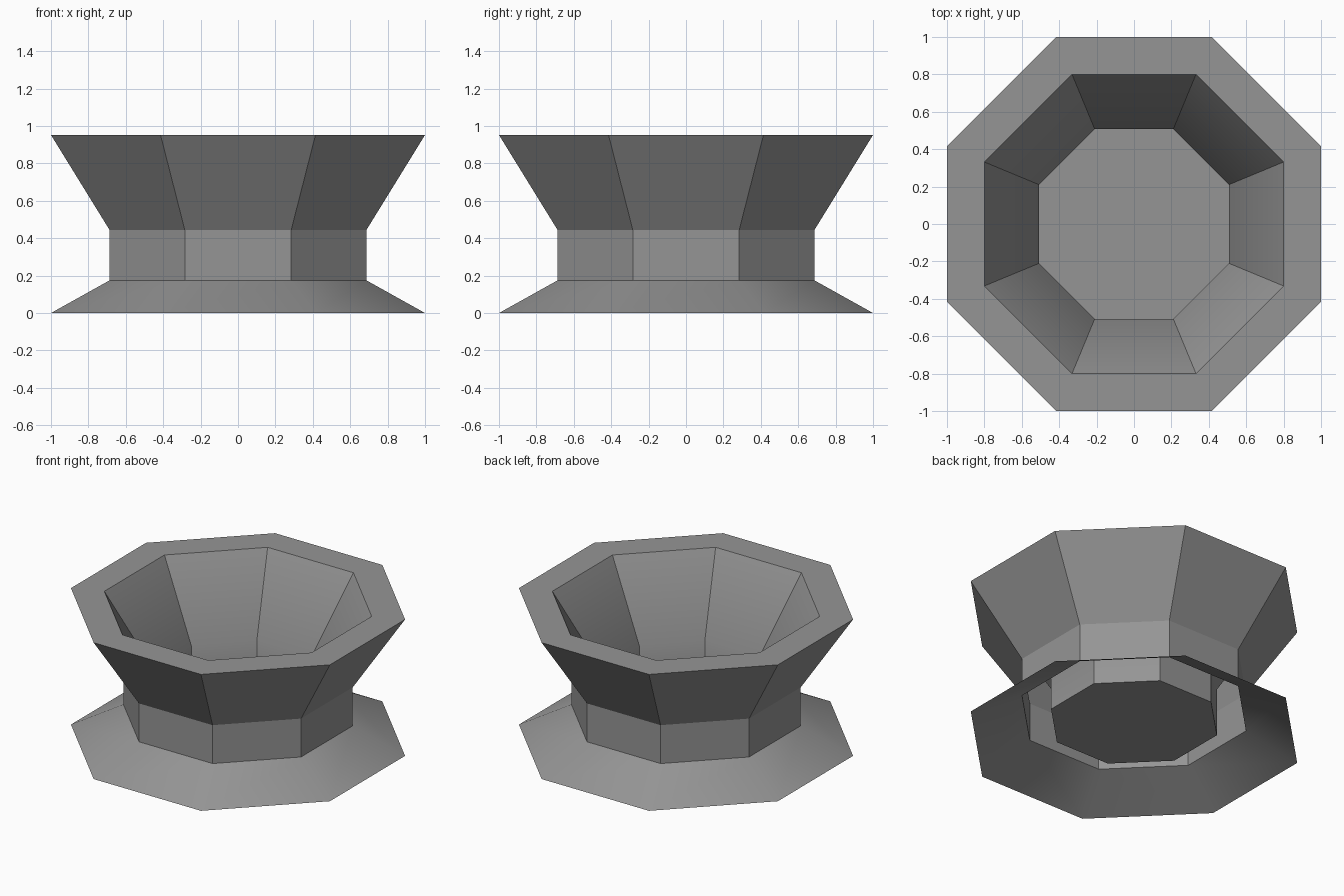
import bpy, bmesh, math

cube = bpy.data.objects.get("Cube")
if cube:
    bpy.data.objects.remove(cube, do_unlink=True)

SIDES = 8

# Flat-to-centre radius and height, from the skirt edge over the rim to the floor
PROFILE = [
    (1.0, 0.0),       # skirt edge
    (0.686, 0.175),   # neck bottom
    (0.686, 0.443),   # neck top
    (1.0, 0.952),     # outer rim
    (0.8, 0.952),     # inner rim
    (0.508, 0.443),   # bowl bend
    (0.508, 0.11),    # bowl floor
]

grey = bpy.data.materials.new("plain grey")
grey.use_nodes = True
colour = (0.3, 0.3, 0.3, 1.0)
grey.diffuse_color = colour
grey.node_tree.nodes["Principled BSDF"].inputs["Base Color"].default_value = colour


def ring(bm, radius, z):
    """Octagon ring with its flats facing the axes."""
    corner = radius / math.cos(math.pi / SIDES)
    angles = [(i + 0.5) * math.tau / SIDES for i in range(SIDES)]
    return [bm.verts.new((corner * math.cos(a), corner * math.sin(a), z)) for a in angles]


# Pedestal bowl: one continuous shell, open underneath
bm = bmesh.new()
rings = [ring(bm, r, z) for r, z in PROFILE]
for low, high in zip(rings, rings[1:]):
    for i in range(SIDES):
        j = (i + 1) % SIDES
        bm.faces.new((low[i], low[j], high[j], high[i]))
bm.faces.new(rings[-1])  # bowl floor

mesh = bpy.data.meshes.new("pedestal_bowl")
bm.to_mesh(mesh)
bm.free()
mesh.materials.append(grey)
bowl = bpy.data.objects.new("pedestal_bowl", mesh)
bpy.context.collection.objects.link(bowl)

# Soft skirt and inner bend, sharp facets elsewhere
bpy.ops.object.select_all(action="DESELECT")
bowl.select_set(True)
bpy.context.view_layer.objects.active = bowl
bpy.ops.object.shade_smooth_by_angle(angle=math.radians(30))
